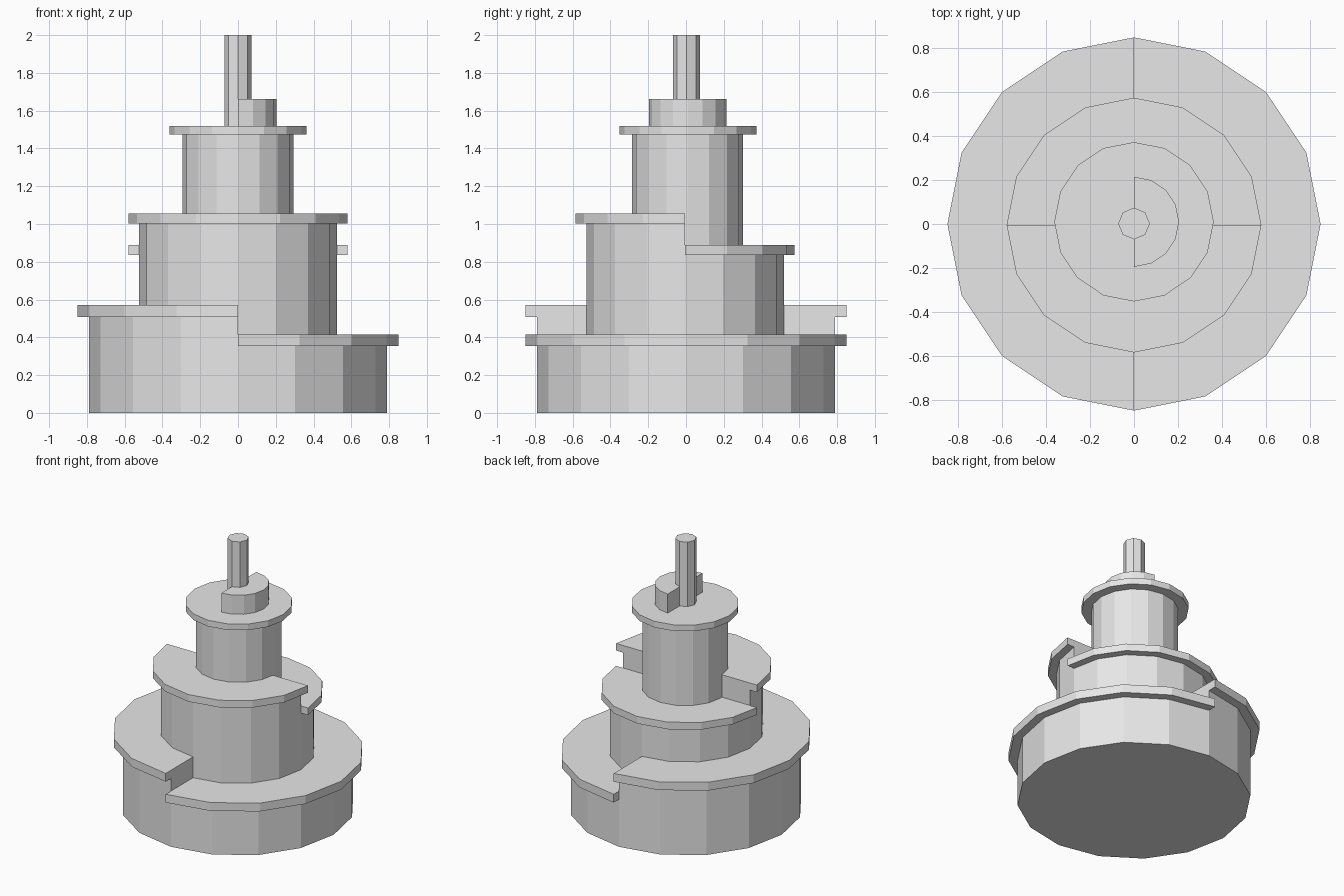
import bpy, bmesh, math

if "Cube" in bpy.data.objects:
    bpy.data.objects.remove(bpy.data.objects["Cube"])

stone = bpy.data.materials.new("light_gray")
stone.diffuse_color = (0.8, 0.8, 0.8, 1)
stone.use_nodes = True
stone.node_tree.nodes["Principled BSDF"].inputs["Base Color"].default_value = stone.diffuse_color


def prism(name, radius, z0, z1, cy=0.0, sides=16, start=None):
    """Upright prism; with a start angle only the half turn from there is made."""
    half = start is not None
    count = sides // 2 + 1 if half else sides
    first = math.radians(start if half else 0)
    bm = bmesh.new()
    ring = []
    for i in range(count):
        a = first + 2 * math.pi * i / sides
        ring.append(bm.verts.new((radius * math.cos(a), cy + radius * math.sin(a), z0)))
    base = bm.faces.new(ring)
    ext = bmesh.ops.extrude_face_region(bm, geom=[base], use_keep_orig=True)
    top = [v for v in ext["geom"] if isinstance(v, bmesh.types.BMVert)]
    bmesh.ops.translate(bm, verts=top, vec=(0, 0, z1 - z0))
    bmesh.ops.recalc_face_normals(bm, faces=bm.faces)
    mesh = bpy.data.meshes.new(name)
    bm.to_mesh(mesh)
    bm.free()
    mesh.materials.append(stone)
    obj = bpy.data.objects.new(name, mesh)
    bpy.context.collection.objects.link(obj)
    return obj


def stepped_tier(name, wall, rim, base, low, high, thick, cy, low_start):
    """Drum whose rim sits lower on one half than on the other."""
    high_start = low_start + 180
    prism(name + "_wall", wall, base, low, cy)
    prism(name + "_low_rim", rim, low, low + thick, cy, start=low_start)
    prism(name + "_raised_wall", wall, low, high, cy, start=high_start)
    prism(name + "_high_rim", rim, high, high + thick, cy, start=high_start)


# Bottom tier steps down to the right, middle tier steps down to the back
stepped_tier("bottom_tier", 0.788, 0.85, 0.0, 0.353, 0.508, 0.062, 0.0, -90)
stepped_tier("middle_tier", 0.523, 0.58, 0.413, 0.836, 1.003, 0.053, -0.005, 0)

# Upper drum with a full round rim
prism("upper_wall", 0.294, 0.888, 1.474, 0.008)
prism("upper_rim", 0.363, 1.474, 1.52, 0.01)

# Half-round block and the post on top
prism("top_half_block", 0.205, 1.52, 1.662, 0.01, start=-90)
prism("post", 0.072, 1.52, 2.0, 0.002, sides=8)
